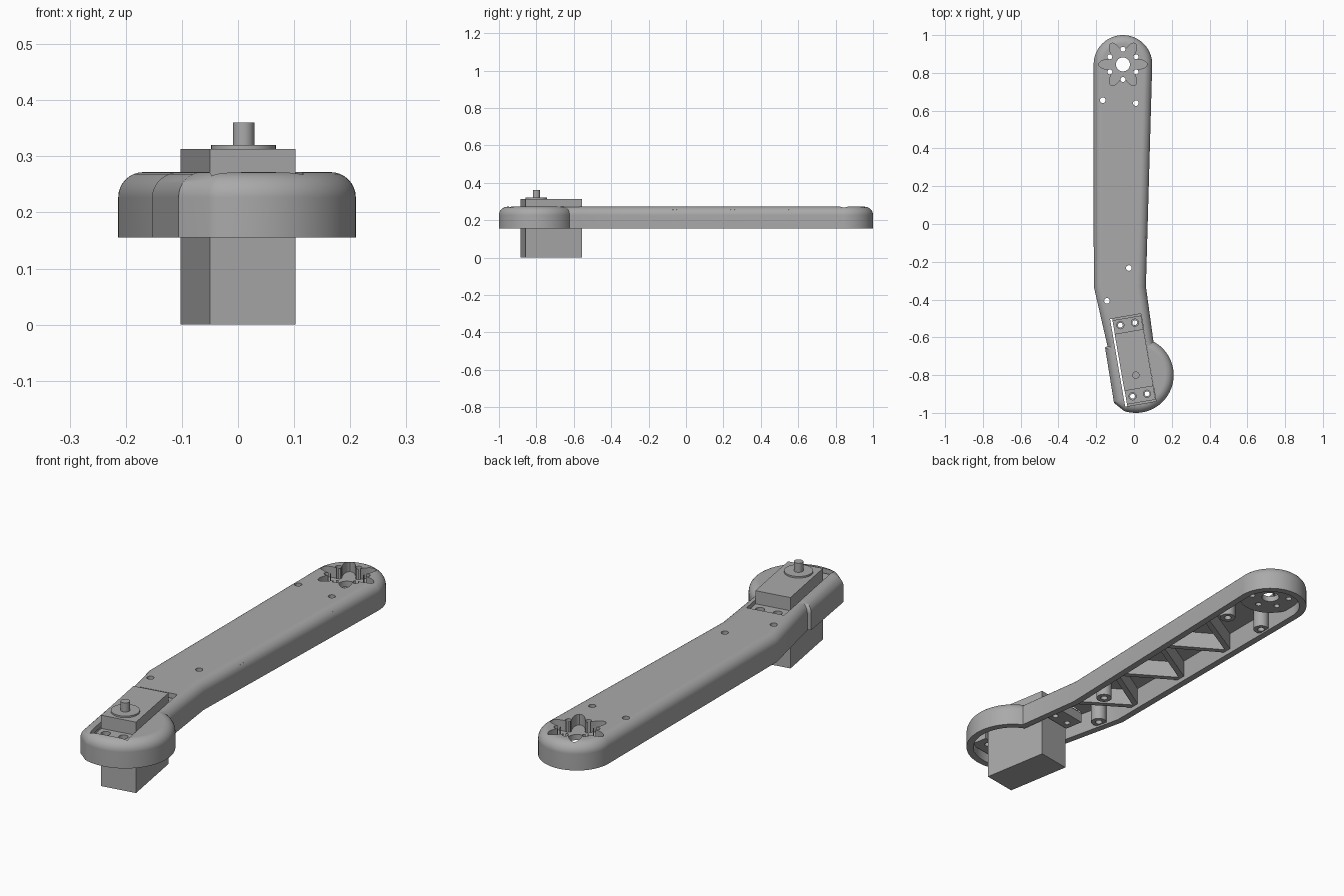
import bpy, bmesh, math
from mathutils import Vector

if "Cube" in bpy.data.objects:
    bpy.data.objects.remove(bpy.data.objects["Cube"])

grey = bpy.data.materials.new("plain grey")
grey.use_nodes = True
COLOUR = (0.4, 0.4, 0.4, 1)
grey.diffuse_color = COLOUR
grey.node_tree.nodes["Principled BSDF"].inputs["Base Color"].default_value = COLOUR

BASE, TOP, WALL, ROUND = 0.155, 0.272, 0.03, 0.045
TILT = math.radians(9.8)
HORN = (-0.0585, 0.845)
SHAFT = (0.01, -0.8)


def arc(centre, r, a0, a1, n):
    """Points on an arc, angles in degrees."""
    steps = [math.radians(a0 + (a1 - a0) * i / n) for i in range(n + 1)]
    return [(centre[0] + r * math.cos(a), centre[1] + r * math.sin(a)) for a in steps]


def inset(points, d):
    """Move a counter-clockwise outline inward by d."""
    out = []
    for i, p in enumerate(points):
        p = Vector(p)
        a = (p - Vector(points[i - 1])).normalized()
        b = (Vector(points[(i + 1) % len(points)]) - p).normalized()
        na, nb = Vector((-a.y, a.x)), Vector((-b.y, b.x))
        out.append(p + (na + nb) * d / (1 + na.dot(nb)))
    return out


def prism(name, points, z0, z1, bevel=0):
    """Extrude an outline, optionally rounding its upper rim."""
    bm = bmesh.new()
    low = bm.faces.new([bm.verts.new((p[0], p[1], z0)) for p in points])
    ext = bmesh.ops.extrude_face_region(bm, geom=[low], use_keep_orig=True)
    verts = [g for g in ext["geom"] if isinstance(g, bmesh.types.BMVert)]
    bmesh.ops.translate(bm, verts=verts, vec=(0, 0, z1 - z0))
    bmesh.ops.recalc_face_normals(bm, faces=bm.faces)
    if bevel:
        rim = [e for e in bm.edges if all(v.co.z > z1 - 1e-5 for v in e.verts)]
        bmesh.ops.bevel(bm, geom=rim, offset=bevel, segments=8, profile=0.5,
                        affect='EDGES', clamp_overlap=False)
    mesh = bpy.data.meshes.new(name)
    bm.to_mesh(mesh)
    bm.free()
    mesh.materials.append(grey)
    obj = bpy.data.objects.new(name, mesh)
    bpy.context.collection.objects.link(obj)
    return obj


def cylinder(name, centre, r, z0, z1, n=32):
    return prism(name, arc(centre, r, 0, 360, n)[:-1], z0, z1)


def combine(target, tool, operation):
    """Apply a boolean and discard the tool."""
    mod = target.modifiers.new("boolean", 'BOOLEAN')
    mod.operation, mod.solver, mod.object = operation, 'EXACT', tool
    bpy.context.view_layer.objects.active = target
    bpy.ops.object.modifier_apply(modifier=mod.name)
    bpy.data.objects.remove(tool)


def servo_point(u, v):
    c, s = math.cos(TILT), math.sin(TILT)
    return (u * c - v * s, -0.72 + u * s + v * c)


def servo_box(name, u0, u1, v0, v1, z0, z1):
    corners = [(u0, v0), (u1, v0), (u1, v1), (u0, v1)]
    return prism(name, [servo_point(*p) for p in corners], z0, z1)


# Housing: long bent arm joined to a round servo head
arm = ([(0.12, -0.75), (0.1, -0.6), (0.063, -0.33)] + arc(HORN, 0.155, 0, 180, 40)
       + [(-0.213, -0.33), (-0.143, -0.635), (-0.105, -0.81)])
head = arc(SHAFT, 0.2, -108, 80, 44) + [(-0.08, -0.6), (-0.153, -0.655), (-0.106, -0.947)]
housing = prism("arm_housing", arm, BASE, TOP, ROUND)
combine(housing, prism("head", head, BASE, TOP, ROUND), 'UNION')

# Hollow underside
for outline in (arm, head):
    combine(housing, prism("cavity", inset(outline, WALL), 0.1, 0.25), 'DIFFERENCE')

# Servo opening and the two pads beneath the mounting tabs
combine(housing, servo_box("opening", -0.088, 0.078, -0.235, 0.235, 0.1, 0.4), 'DIFFERENCE')
for v0, v1 in ((0.16, 0.245), (-0.24, -0.16)):
    combine(housing, servo_box("pad", -0.076, 0.085, v0, v1, 0.19, 0.235), 'UNION')

# Zigzag stiffening ribs
nodes = []
for i in range(7):
    y = -0.37 + i * 0.155
    nodes.append(Vector((-0.195 if i % 2 else 0.048 + (y + 0.33) * 0.027, y)))
for p, q in zip(nodes, nodes[1:]):
    d = (q - p).normalized()
    side = Vector((-d.y, d.x)) * 0.012
    rib = prism("rib", [p - side, q - side, q + side, p + side], 0.175, 0.256)
    combine(housing, rib, 'UNION')

# Screw bosses with through holes
screws = [(-0.165, 0.655), (0.01, 0.64), (-0.027, -0.233), (-0.143, -0.407)]
for s in screws:
    combine(housing, cylinder("boss", s, 0.033, 0.163, 0.257), 'UNION')
for s in screws:
    combine(housing, cylinder("hole", s, 0.015, 0.1, 0.4, 16), 'DIFFERENCE')

# Horn seat: thick pad, six-lobed recess, centre bore and ring of holes
combine(housing, cylinder("horn_pad", HORN, 0.135, 0.2, 0.258, 48), 'UNION')
star = []
for i in range(96):
    a = math.tau * i / 96
    r = 0.096 - 0.032 * math.cos(6 * a)
    star.append((HORN[0] + r * math.cos(a), HORN[1] + r * math.sin(a)))
star = [(HORN[0] - (y - HORN[1]), HORN[1] + x - HORN[0]) for x, y in star]
combine(housing, prism("recess", star, 0.225, 0.4), 'DIFFERENCE')
combine(housing, cylinder("bore", HORN, 0.037, 0.1, 0.4), 'DIFFERENCE')
for c in arc(HORN, 0.08, 30, 330, 5):
    combine(housing, cylinder("hole", c, 0.013, 0.1, 0.4, 16), 'DIFFERENCE')

# Servo: case, mounting tabs, collar and output shaft
servo = servo_box("servo_case", -0.0775, 0.0775, -0.153, 0.153, 0, 0.313)
tabs = servo_box("servo_tabs", -0.0765, 0.0765, -0.226, 0.226, 0.235, 0.255)
for u in (-0.04, 0.038):
    for v in (-0.188, 0.194):
        spot = servo_point(u, v)
        combine(tabs, cylinder("hole", spot, 0.019, 0.2, 0.3, 20), 'DIFFERENCE')
        combine(housing, cylinder("hole", spot, 0.013, 0.1, 0.4, 16), 'DIFFERENCE')
collar = cylinder("servo_collar", SHAFT, 0.058, 0.31, 0.32)
shaft = cylinder("servo_shaft", SHAFT, 0.019, 0.315, 0.36)

# Smooth curved surfaces and keep sharp edges crisp
for obj in (housing, servo, tabs, collar, shaft):
    bpy.ops.object.select_all(action='DESELECT')
    obj.select_set(True)
    bpy.context.view_layer.objects.active = obj
    bpy.ops.object.shade_smooth_by_angle(angle=math.radians(30))
    normals = obj.modifiers.new("weighted_normals", 'WEIGHTED_NORMAL')
    normals.keep_sharp = True
